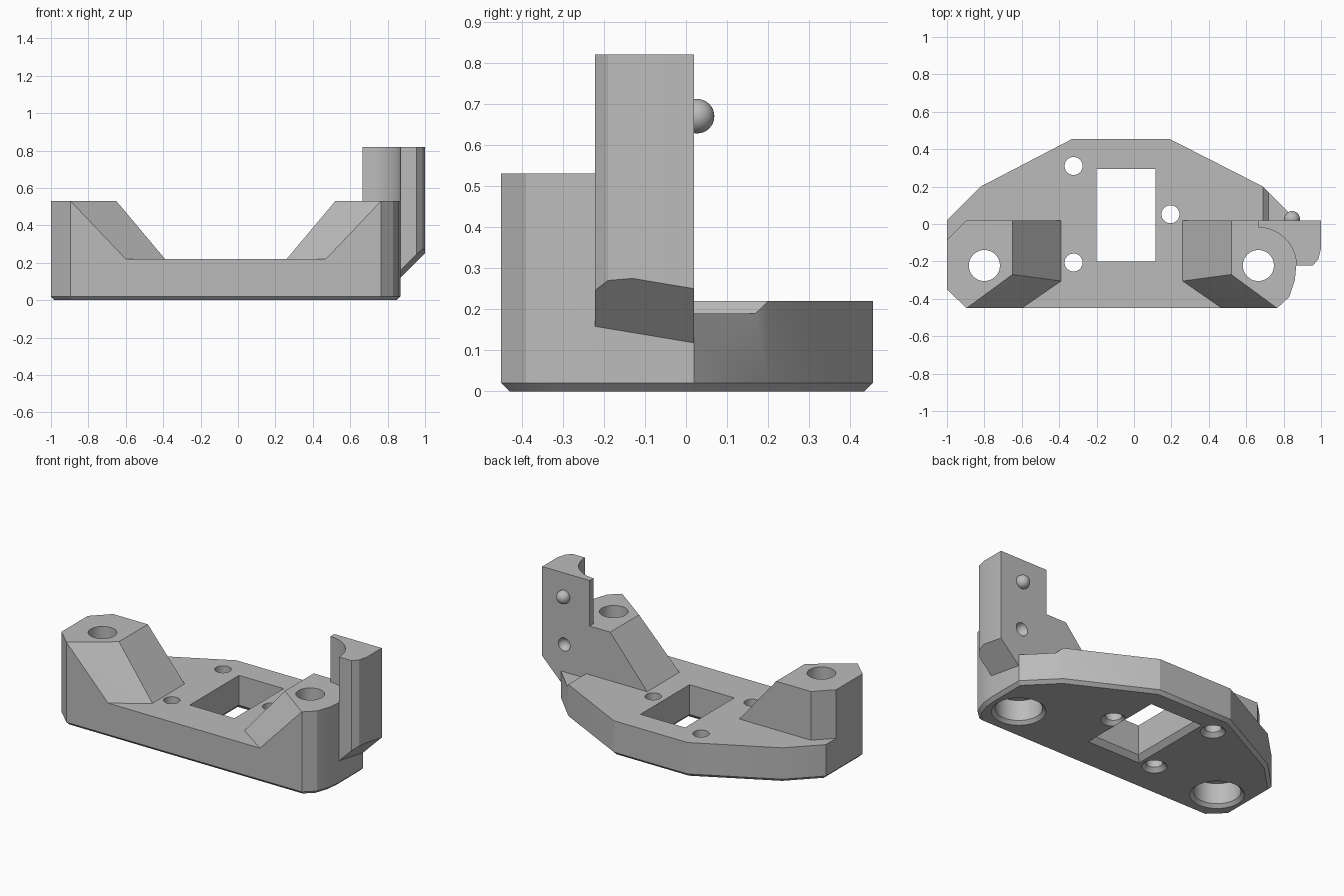
import bpy, bmesh
from math import radians
from mathutils import Vector

cube = bpy.data.objects.get("Cube")
if cube:
    bpy.data.objects.remove(cube, do_unlink=True)

grey = bpy.data.materials.new("plain_grey")
grey.use_nodes = True
grey.diffuse_color = (0.5, 0.5, 0.5, 1)
grey.node_tree.nodes["Principled BSDF"].inputs["Base Color"].default_value = (0.5, 0.5, 0.5, 1)


def make(name, bm):
    bmesh.ops.recalc_face_normals(bm, faces=bm.faces)
    mesh = bpy.data.meshes.new(name)
    bm.to_mesh(mesh)
    bm.free()
    mesh.materials.append(grey)
    ob = bpy.data.objects.new(name, mesh)
    bpy.context.collection.objects.link(ob)
    return ob


def hull(name, points):
    """Convex solid around the points, with coplanar triangles merged."""
    bm = bmesh.new()
    for p in points:
        bm.verts.new(p)
    res = bmesh.ops.convex_hull(bm, input=bm.verts)
    loose = [v for v in bm.verts if not v.link_faces]
    bmesh.ops.delete(bm, geom=loose, context='VERTS')
    bmesh.ops.dissolve_limit(bm, angle_limit=radians(1), verts=bm.verts, edges=bm.edges)
    return make(name, bm)


def at(outline, z):
    return [(x, y, z) for x, y in outline]


def rect(x0, x1, y0, y1):
    return [(x0, y0), (x1, y0), (x1, y1), (x0, y1)]


def cone(name, x, y, z0, z1, r0, r1, segments=48):
    bm = bmesh.new()
    bmesh.ops.create_cone(bm, cap_ends=True, segments=segments, radius1=r0, radius2=r1, depth=z1 - z0)
    bmesh.ops.translate(bm, verts=bm.verts, vec=(x, y, (z0 + z1) / 2))
    return make(name, bm)


def ball(name, centre, radius):
    bm = bmesh.new()
    bmesh.ops.create_uvsphere(bm, u_segments=32, v_segments=16, radius=radius)
    bmesh.ops.translate(bm, verts=bm.verts, vec=centre)
    return make(name, bm)


def combine(ob, other, operation):
    mod = ob.modifiers.new("combine", 'BOOLEAN')
    mod.operation, mod.object, mod.solver = operation, other, 'EXACT'
    bpy.context.view_layer.objects.active = ob
    bpy.ops.object.modifier_apply(modifier=mod.name)
    bpy.data.objects.remove(other, do_unlink=True)


# Base plate with a bevelled lower rim
round_corner = [(0.765, -0.45), (0.83, -0.39), (0.86, -0.3), (0.868, -0.22)]
plate = [(-1, -0.35), (-0.895, -0.45)] + round_corner + [
    (0.868, 0.02), (0.69, 0.2), (0.19, 0.455), (-0.33, 0.455), (-0.82, 0.2), (-1, 0.02)]
PLATE_TOP, TOWER_TOP = 0.22, 0.53
body = hull("bracket_body", at(plate, 0) + at(plate, PLATE_TOP))
bm = bmesh.new()
bm.from_mesh(body.data)
rim = [e for e in bm.edges if all(v.co.z < 0.001 for v in e.verts)]
bmesh.ops.bevel(bm, geom=rim, offset=0.02, segments=1, affect='EDGES')
bm.to_mesh(body.data)
bm.free()

# Shallow step at the back corner of the plate
profile = [(0.69, 0.22), (0.72, 0.19), (1, 0.19), (1, 0.3), (0.69, 0.3)]
step = hull("step_cutter", [(x, y, z) for y in (0.02, 0.4) for x, z in profile])
combine(body, step, 'DIFFERENCE')

# Two bolt towers with sloping sides
right_side = [(-0.895, 0.02), (-1, -0.085), (-1, -0.35), (-0.895, -0.45)]
left_side = round_corner + [(0.868, 0.02)]
towers = {
    "right_tower": (right_side, [(-0.65, -0.27), (-0.65, 0.02)],
                    [(-0.6, -0.45), (-0.39, -0.305), (-0.39, 0.02)]),
    "left_tower": (left_side, [(0.52, -0.27), (0.52, 0.02)],
                   [(0.47, -0.45), (0.26, -0.305), (0.26, 0.02)]),
}
for name, (side, top, foot) in towers.items():
    solid = hull(name, at(side + top, TOWER_TOP) + at(side + foot, PLATE_TOP) + at(side + foot, 0.1))
    combine(body, solid, 'UNION')

# Upright post, undercut at 45 degrees and hollowed around the bolt
outer = [(0.865, 0.02), (1, 0.02), (1, -0.13), (0.985, -0.19), (0.955, -0.222), (0.865, -0.222)]
inner = [(0.665, 0.02), (0.665, -0.222)]
under = [(x, y, 0.25 + (x - 1) - (y - 0.02) / 6) for x, y in outer]
post = hull("post", at(outer + inner, 0.82) + under + at(inner, 0.32))
combine(post, cone("post_hollow", 0.665, -0.222, 0.4, 1, 0.203, 0.203, 64), 'DIFFERENCE')
combine(body, post, 'UNION')

# Rectangular window, flared at the bottom
window = rect(-0.2, 0.115, -0.2, 0.295)
flare = rect(-0.26, 0.175, -0.26, 0.355)
combine(body, hull("window_cutter", at(window, -0.1) + at(window, 0.4)), 'DIFFERENCE')
combine(body, hull("flare_cutter", at(flare, -0.03) + at(window, 0.03)), 'DIFFERENCE')

# Bolt holes with counterbores below
for x in (-0.8, 0.665):
    combine(body, cone("bolt_hole", x, -0.222, -0.1, 0.7, 0.083, 0.083), 'DIFFERENCE')
    combine(body, cone("counterbore", x, -0.222, -0.1, 0.15, 0.135, 0.135), 'DIFFERENCE')
    combine(body, cone("bore_chamfer", x, -0.222, -0.02, 0.02, 0.175, 0.135), 'DIFFERENCE')

# Screw holes, countersunk below
for x, y in [(-0.323, 0.31), (0.195, 0.052), (-0.323, -0.206)]:
    combine(body, cone("screw_hole", x, y, -0.1, 0.4, 0.048, 0.048), 'DIFFERENCE')
    combine(body, cone("countersink", x, y, -0.024, 0.024, 0.096, 0.048), 'DIFFERENCE')

# Socket and ball on the back of the post
combine(body, ball("socket", (0.845, 0.025, 0.365), 0.042), 'DIFFERENCE')
detent = ball("detent_ball", (0.845, 0.027, 0.67), 0.042)

for ob in (body, detent):
    bpy.ops.object.select_all(action='DESELECT')
    ob.select_set(True)
    bpy.context.view_layer.objects.active = ob
    bpy.ops.object.shade_smooth_by_angle(angle=radians(24))
